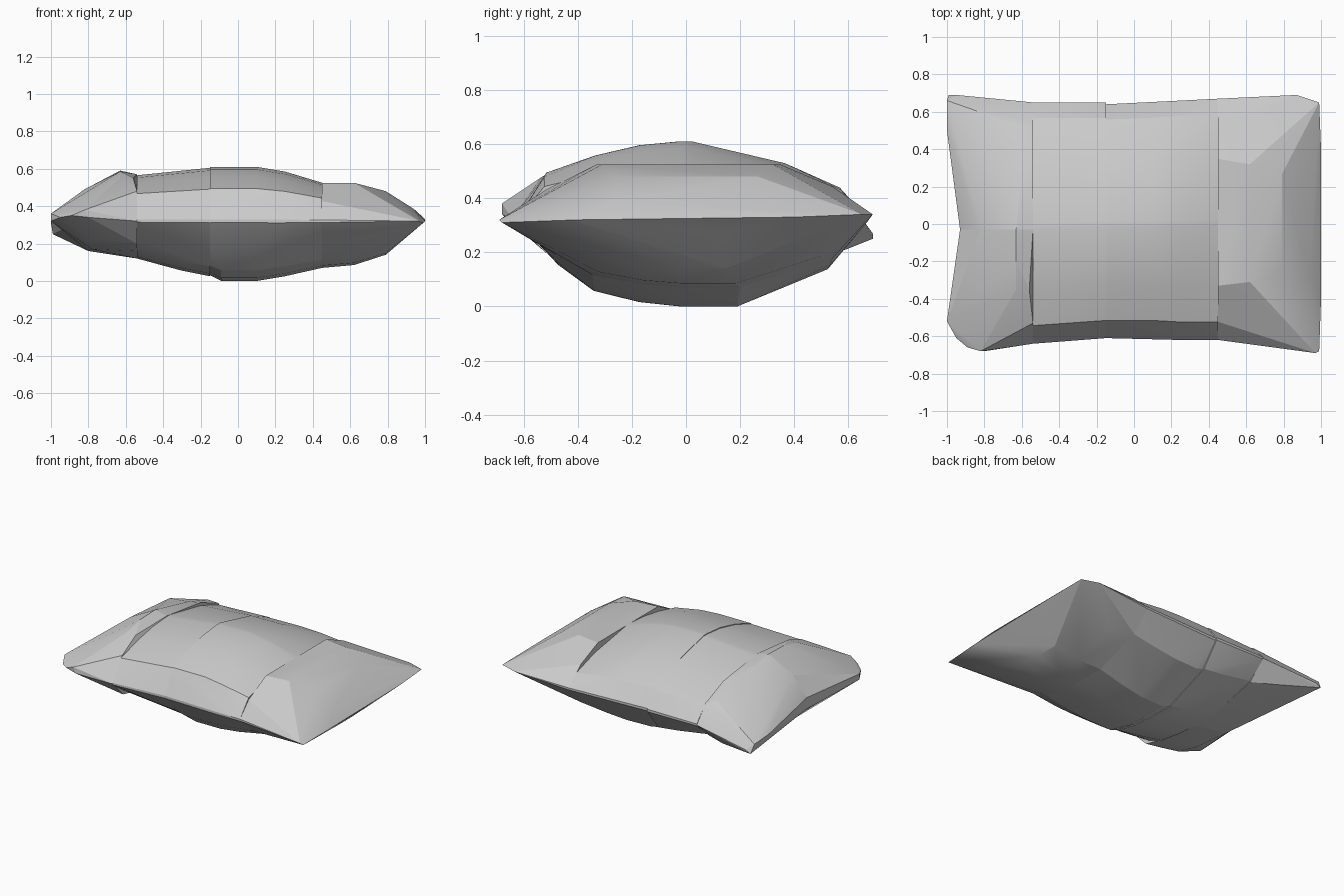
import bpy
import bmesh
import math

cube = bpy.data.objects.get("Cube")
if cube:
    bpy.data.objects.remove(cube)

fabric = bpy.data.materials.new("pale grey fabric")
fabric.use_nodes = True
grey = (0.6, 0.6, 0.6, 1)
fabric.diffuse_color = grey
fabric.node_tree.nodes["Principled BSDF"].inputs["Base Color"].default_value = grey

# Cross-section outlines: position across the depth, height away from the seam
DOMED = [(-1, 0.03), (-0.85, 0.6), (-0.56, 0.82), (-0.3, 0.95), (-0.06, 1), (0, 1),
         (0.55, 0.72), (0.87, 0.41), (1, 0.03)]
FLAT = [(-1, 0.03), (-0.85, 0.52), (-0.55, 1), (0.5, 1), (0.8, 0.6), (1, 0.03)]
BELLY = [(-1, -0.03), (-0.78, -0.52), (-0.57, -0.82), (-0.3, -0.95), (-0.06, -1),
         (0.27, -1), (0.8, -0.57), (1, -0.03)]


def section(x, front, back, top, bottom, upper=DOMED, seam=0.32):
    """One slice of the cushion across its depth."""
    middle, half = (front + back) / 2, (back - front) / 2
    points = []
    for across, rise in upper + BELLY:
        reach = top - seam if rise > 0 else seam - bottom
        points.append((x, middle + half * across, seam + reach * rise))
    return points


def hull_part(name, points):
    """Wrap a convex skin around the points."""
    bm = bmesh.new()
    for point in points:
        bm.verts.new(point)
    result = bmesh.ops.convex_hull(bm, input=bm.verts)
    unused = {v for key in ("geom_interior", "geom_unused") for v in result[key]
              if isinstance(v, bmesh.types.BMVert) and v.is_valid}
    bmesh.ops.delete(bm, geom=list(unused), context="VERTS")
    bmesh.ops.dissolve_limit(bm, angle_limit=math.radians(1), verts=bm.verts, edges=bm.edges)
    bmesh.ops.recalc_face_normals(bm, faces=bm.faces)
    mesh = bpy.data.meshes.new(name)
    bm.to_mesh(mesh)
    bm.free()
    mesh.materials.append(fabric)
    part = bpy.data.objects.new(name, mesh)
    bpy.context.collection.objects.link(part)
    bpy.ops.object.select_all(action="DESELECT")
    part.select_set(True)
    bpy.context.view_layer.objects.active = part
    bpy.ops.object.shade_smooth_by_angle(angle=math.radians(15))


# Middle of the cushion
hull_part("centre_padding",
          section(-0.15, -0.61, 0.64, 0.61, 0.03)
          + section(-0.09, -0.61, 0.64, 0.61, 0)
          + section(0.1, -0.61, 0.65, 0.61, 0)
          + section(0.25, -0.62, 0.66, 0.585, 0.025)
          + section(0.45, -0.62, 0.67, 0.525, 0.07))
hull_part("right_inner_padding",
          section(-0.54, -0.64, 0.65, 0.565, 0.12)
          + section(-0.3, -0.62, 0.65, 0.59, 0.055)
          + section(-0.15, -0.61, 0.65, 0.605, 0.025))

# Tapered end on the left with a pinched outer seam
hull_part("left_end",
          section(0.45, -0.62, 0.67, 0.525, 0.07, FLAT)
          + section(0.62, -0.58, 0.62, 0.525, 0.085, FLAT)
          + section(0.79, -0.5, 0.52, 0.48, 0.14, FLAT)
          + section(0.94, -0.5, 0.52, 0.385, 0.27, FLAT)
          + [(0.97, -0.69, 0.32), (0.99, -0.68, 0.31), (1, -0.4, 0.32),
             (1, 0.4, 0.33), (0.99, 0.65, 0.34), (0.87, 0.69, 0.34)])

# Two wedges that form the uneven end on the right
ridge = [(-0.93, -0.03, 0.36), (-0.82, -0.03, 0.49), (-0.63, -0.03, 0.59),
         (-0.54, -0.03, 0.57), (-0.93, -0.03, 0.28), (-0.8, -0.03, 0.16),
         (-0.54, -0.03, 0.12)]
hull_part("right_back_corner", ridge + [
    (-1, 0.5, 0.32), (-1, 0.66, 0.31), (-0.99, 0.69, 0.25), (-0.95, 0.69, 0.27),
    (-0.54, 0.65, 0.32), (-0.54, 0.55, 0.44), (-0.54, 0.35, 0.52), (-0.6, 0.3, 0.53),
    (-0.6, 0.52, 0.46), (-0.85, 0.5, 0.39), (-0.54, 0.17, 0.12), (-0.78, 0.3, 0.17),
    (-0.54, 0.52, 0.2), (-0.7, 0.59, 0.21)])
hull_part("right_front_corner", ridge + [
    (-1, -0.52, 0.36), (-1, -0.52, 0.32), (-0.95, -0.61, 0.34), (-0.89, -0.66, 0.35),
    (-0.82, -0.68, 0.38), (-0.8, -0.68, 0.34), (-0.54, -0.64, 0.32), (-0.54, -0.53, 0.48),
    (-0.63, -0.35, 0.55), (-0.56, -0.35, 0.55), (-0.63, -0.2, 0.585), (-0.54, -0.35, 0.16),
    (-0.78, -0.3, 0.17), (-0.54, -0.52, 0.2), (-0.8, -0.5, 0.23)])
